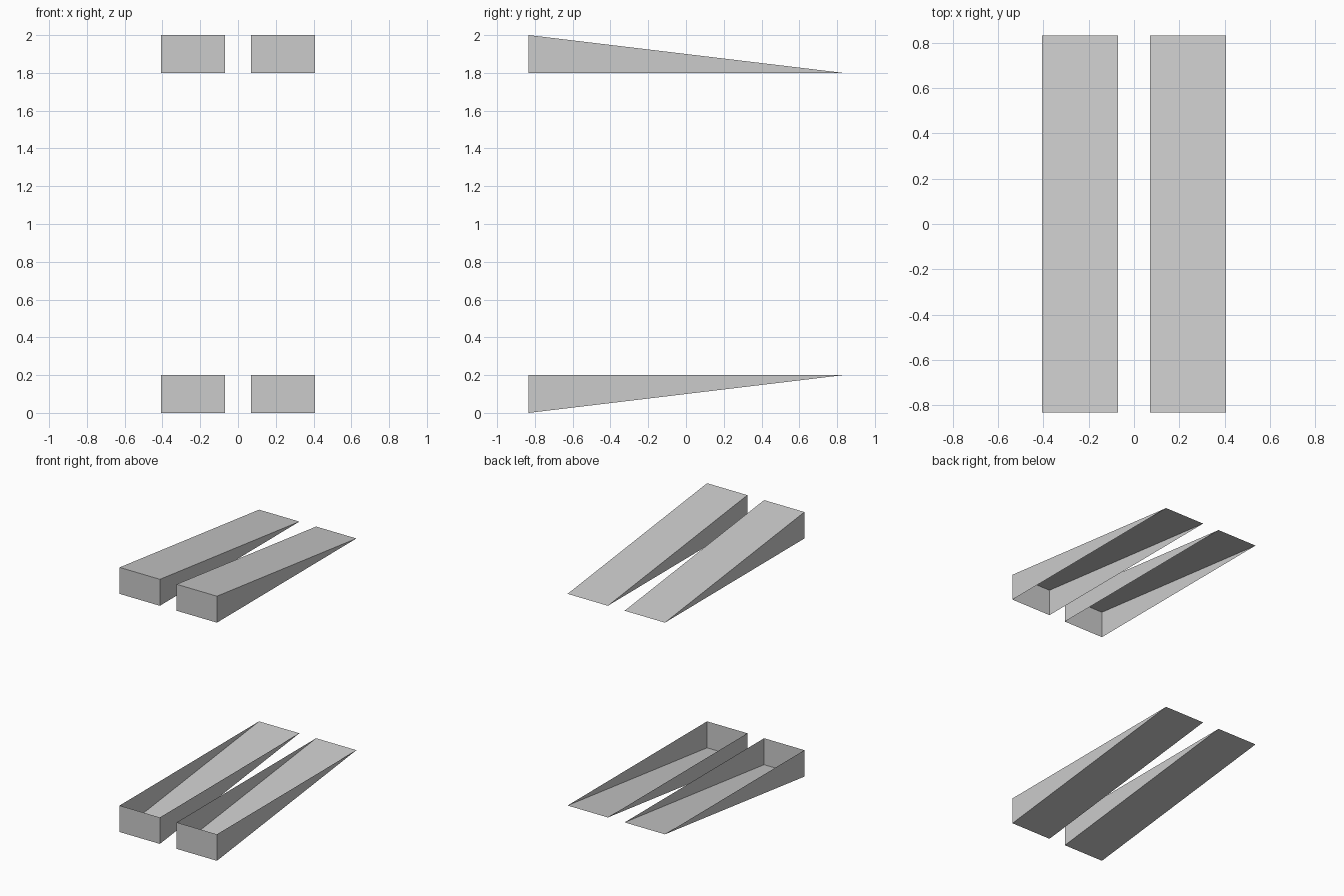
import bpy
import bmesh

cube = bpy.data.objects.get("Cube")
if cube:
    bpy.data.objects.remove(cube, do_unlink=True)

INNER, OUTER = 0.07, 0.407   # x extent of each wedge
HALF_LENGTH = 0.833
RISE = 0.2

grey = bpy.data.materials.new("light grey")
grey.use_nodes = True
colour = (0.6, 0.6, 0.6, 1)
grey.diffuse_color = colour
grey.node_tree.nodes["Principled BSDF"].inputs["Base Color"].default_value = colour


def open_wedge(name, x0, x1, z_open, z_tall):
    """Triangular profile extruded along x, with its level face left open."""
    bm = bmesh.new()
    profile = [(-HALF_LENGTH, z_open), (HALF_LENGTH, z_open), (-HALF_LENGTH, z_tall)]
    side = bm.faces.new([bm.verts.new((x0, y, z)) for y, z in profile])
    result = bmesh.ops.extrude_face_region(bm, geom=[side], use_keep_orig=True)
    moved = [v for v in result["geom"] if isinstance(v, bmesh.types.BMVert)]
    bmesh.ops.translate(bm, vec=(x1 - x0, 0, 0), verts=moved)
    bmesh.ops.recalc_face_normals(bm, faces=bm.faces)
    level = [f for f in bm.faces if all(abs(v.co.z - z_open) < 1e-5 for v in f.verts)]
    bmesh.ops.delete(bm, geom=level, context='FACES_ONLY')
    mesh = bpy.data.meshes.new(name)
    bm.to_mesh(mesh)
    bm.free()
    mesh.materials.append(grey)
    obj = bpy.data.objects.new(name, mesh)
    bpy.context.collection.objects.link(obj)


# Upper wedges open downward, lower wedges open upward
for side_name, x0, x1 in (("left", INNER, OUTER), ("right", -OUTER, -INNER)):
    open_wedge("upper_wedge_" + side_name, x0, x1, 2 - RISE, 2)
    open_wedge("lower_wedge_" + side_name, x0, x1, RISE, 0)
